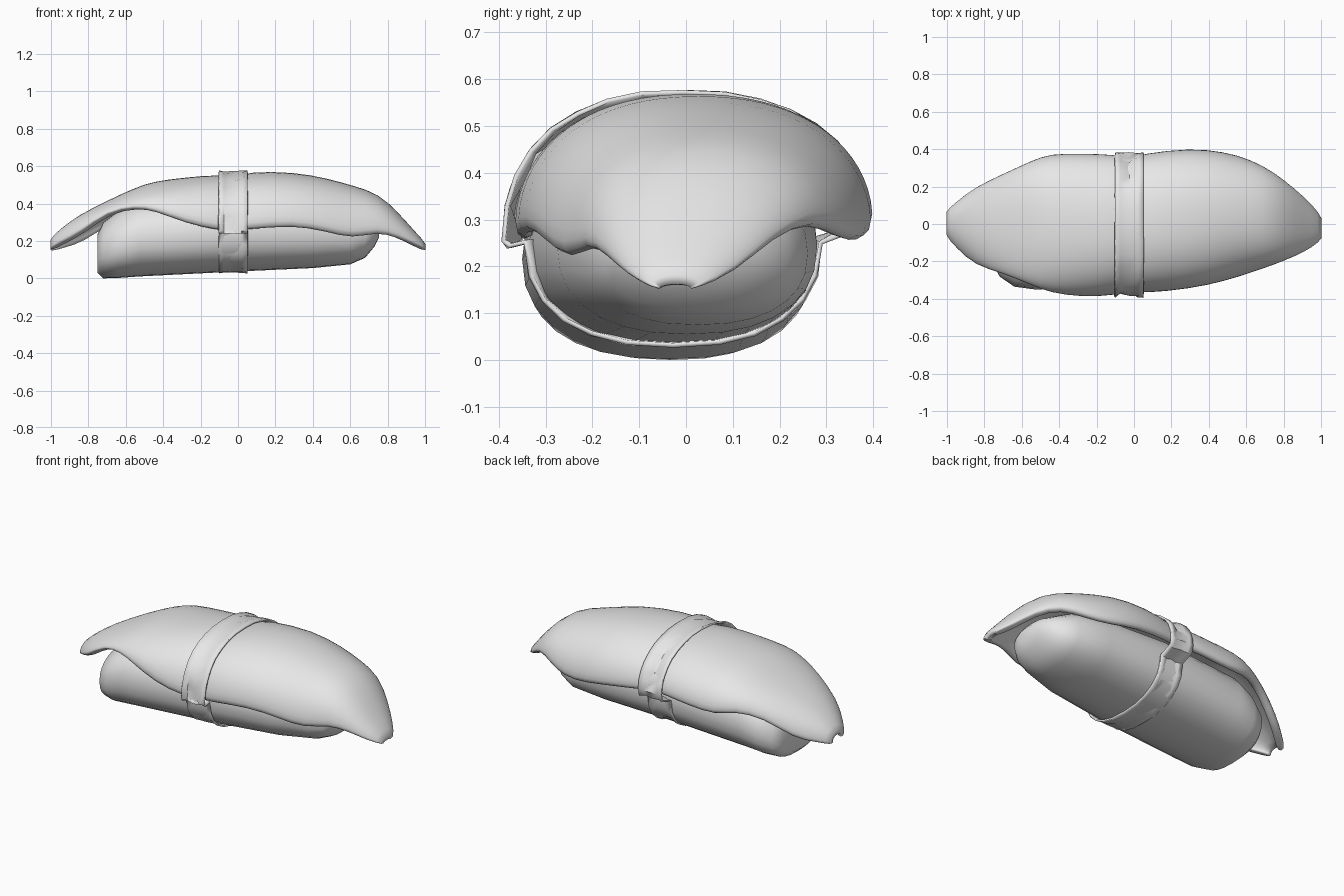
import bpy, bmesh, math, random

random.seed(4)
cube = bpy.data.objects.get("Cube")
if cube:
    bpy.data.objects.remove(cube, do_unlink=True)

grey = bpy.data.materials.new("light grey")
grey.use_nodes = True
grey.diffuse_color = (0.8, 0.8, 0.8, 1)
grey.node_tree.nodes["Principled BSDF"].inputs["Base Color"].default_value = (0.8, 0.8, 0.8, 1)

# Topping slice: x, front y, back y, front edge z, back edge z, crown z
SLICE = [
    (-1.02, -.05, .06, .15, .145, .2),
    (-.95, -.13, .12, .19, .165, .265),
    (-.85, -.225, .2, .24, .19, .34),
    (-.7, -.265, .27, .36, .3, .415),
    (-.55, -.33, .34, .38, .325, .485),
    (-.45, -.37, .38, .365, .29, .52),
    (-.28, -.395, .38, .295, .3, .54),
    (-.1, -.385, .375, .255, .32, .557),
    (-.025, -.36, .355, .26, .315, .537),
    (.05, -.375, .38, .26, .31, .572),
    (.3, -.35, .41, .285, .285, .57),
    (.48, -.31, .39, .25, .25, .535),
    (.62, -.265, .35, .21, .26, .495),
    (.75, -.22, .28, .25, .3, .455),
    (.86, -.175, .19, .22, .26, .35),
    (.95, -.13, .11, .18, .185, .245),
    (1.02, -.07, .02, .15, .15, .175),
]

# Rice block: x, front y, back y, bottom z, top z
RICE = [
    (-.75, -.22, .17, .03, .24),
    (-.72, -.28, .22, 0, .3),
    (-.64, -.335, .26, .002, .36),
    (-.53, -.35, .275, .01, .42),
    (-.03, -.335, .28, .035, .46),
    (.4, -.275, .28, .055, .43),
    (.6, -.21, .26, .075, .38),
    (.68, -.18, .22, .11, .34),
    (.73, -.14, .16, .17, .32),
    (.755, -.08, .08, .22, .29),
]


def power(v, e):
    return math.copysign(abs(v) ** e, v)


def at(table, x):
    """Interpolate a station of the table at x."""
    for a, b in zip(table, table[1:]):
        if x <= b[0]:
            t = (x - a[0]) / (b[0] - a[0])
            return [p + (q - p) * t for p, q in zip(a, b)]
    return table[-1]


def arch(station, n):
    """Open arch from the front edge over the crown to the back edge."""
    x, yf, yb, zf, zb, zt = station
    pts = []
    for i in range(n + 1):
        u = i / n
        a = math.pi * (1 - u)
        edge = zf + (zb - zf) * u
        y = (yf + yb) / 2 + (yb - yf) / 2 * power(math.cos(a), .9)
        pts.append((x, y, edge + (zt - edge) * abs(math.sin(a)) ** .9))
    return pts


def oval(station, angles):
    x, yf, yb, z0, z1 = station
    return [(x, (yf + yb) / 2 + (yb - yf) / 2 * power(math.cos(a), .86),
             (z0 + z1) / 2 + (z1 - z0) / 2 * power(math.sin(a), .86)) for a in angles]


def loft(name, rings, closed, caps=False):
    bm = bmesh.new()
    rows = [[bm.verts.new(p) for p in ring] for ring in rings]
    n = len(rows[0])
    for r, s in zip(rows, rows[1:]):
        for j in range(n if closed else n - 1):
            k = (j + 1) % n
            bm.faces.new((r[j], s[j], s[k], r[k]))
    if caps:
        bm.faces.new(rows[0])
        bm.faces.new(rows[-1])
        bmesh.ops.recalc_face_normals(bm, faces=bm.faces)
    mesh = bpy.data.meshes.new(name)
    bm.to_mesh(mesh)
    bm.free()
    mesh.materials.append(grey)
    obj = bpy.data.objects.new(name, mesh)
    bpy.context.collection.objects.link(obj)
    return obj


def smooth(obj, degrees):
    bpy.ops.object.select_all(action="DESELECT")
    obj.select_set(True)
    bpy.context.view_layer.objects.active = obj
    bpy.ops.object.shade_smooth_by_angle(angle=math.radians(degrees))


def thicken(obj, thickness):
    mod = obj.modifiers.new("thickness", "SOLIDIFY")
    mod.thickness = thickness
    mod.offset = -1


# Rice block
turn = [math.tau * i / 28 for i in range(28)]
rice = loft("rice_block", [oval(s, turn) for s in RICE], True, caps=True)
smooth(rice, 50)

# Draped topping slice with a soft rim, pinched a little under the band
topping = loft("topping_slice", [arch(s, 18) for s in SLICE], False)
smooth(topping, 80)
thicken(topping, .045)
rim = topping.modifiers.new("soft_rim", "SUBSURF")
rim.levels = rim.render_levels = 1

# Wrapping band: over the slice, tucked in below its edges, then under the rice
over = [(y * 1.025, .28 + (z - .28) * 1.08) for _, y, z in arch(at(SLICE, -.1), 16)]
under = [(-.03 + (y + .03) * 1.04, .25 + (z - .25) * 1.05)
         for _, y, z in oval(at(RICE, -.03), [-math.pi * i / 12 for i in range(13)])]
front_lip = (over[0][0] * .97, over[0][1] - .015)
back_lip = (over[-1][0] * .97, over[-1][1] - .045)
path = over + [back_lip] + under + [front_lip]

# Crumple the strip between its two edges
rings = []
for x, depth in ((-.1, .01), (-.075, .06), (-.025, .1), (.02, .06), (.05, .01)):
    ring = []
    for y, z in path:
        dent = 1 - random.uniform(0, depth)
        ring.append((x, y * dent, .3 + (z - .3) * dent))
    rings.append(ring)
band = loft("wrapping_band", rings, True)
smooth(band, 40)
thicken(band, .01)
